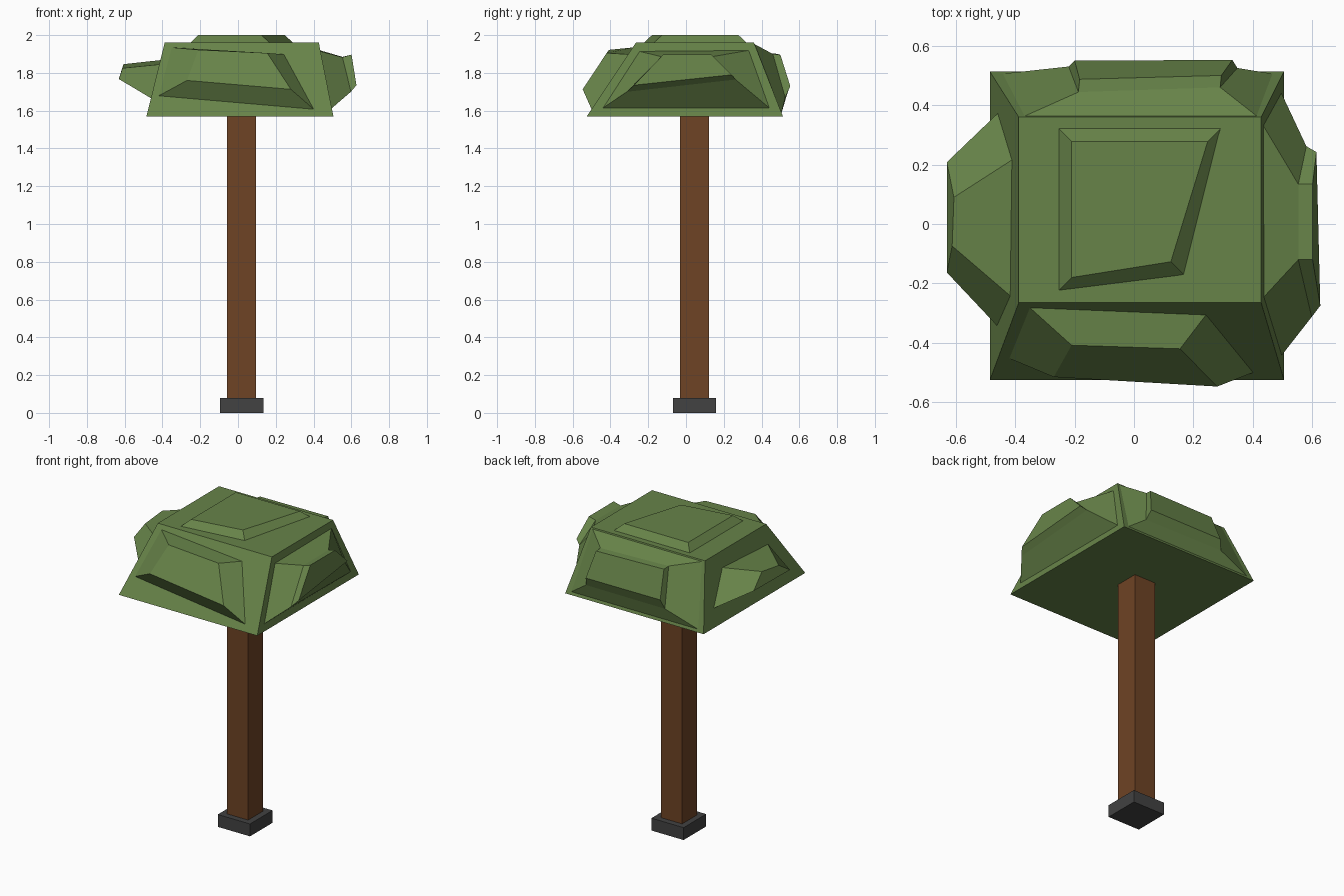
import bpy, bmesh


def material(name, rgb):
    m = bpy.data.materials.new(name)
    m.diffuse_color = (*rgb, 1)
    return m


LEAF = material("leaf green", (0.135, 0.228, 0.066))
BARK = material("bark brown", (0.158, 0.056, 0.018))
STONE = material("dark grey", (0.054, 0.054, 0.054))


def loft(name, loops, mat):
    """Closed flat-faced solid skinned through four-point loops."""
    bm = bmesh.new()
    rings = [[bm.verts.new(p) for p in loop] for loop in loops]
    for a, b in zip(rings, rings[1:]):
        for i in range(4):
            j = (i + 1) % 4
            bm.faces.new((a[i], a[j], b[j], b[i]))
    bm.faces.new(rings[0])
    bm.faces.new(rings[-1])
    bmesh.ops.recalc_face_normals(bm, faces=bm.faces)
    me = bpy.data.meshes.new(name)
    bm.to_mesh(me)
    bm.free()
    me.materials.append(mat)
    ob = bpy.data.objects.new(name, me)
    bpy.context.collection.objects.link(ob)
    return ob


def rect(x0, x1, y0, y1, z):
    return [(x0, y0, z), (x1, y0, z), (x1, y1, z), (x0, y1, z)]


def block(name, x0, x1, y0, y1, z0, z1, mat):
    return loft(name, [rect(x0, x1, y0, y1, z0), rect(x0, x1, y0, y1, z1)], mat)


# Foot and trunk
block("foot_block", -0.095, 0.135, -0.07, 0.16, 0, 0.08, STONE)
block("trunk", -0.058, 0.095, -0.032, 0.122, 0.08, 1.58, BARK)

# Main canopy: tapered block
Z0, Z1 = 1.57, 1.96
loft("canopy", [rect(-0.485, 0.505, -0.525, 0.513, Z0),
                rect(-0.388, 0.428, -0.265, 0.36, Z1)], LEAF)

# Bottom and top distance of each sloping canopy side: (axis, bottom, top)
SIDES = {"front": (1, -0.525, -0.265), "back": (1, 0.513, 0.36),
         "left": (0, -0.485, -0.388), "right": (0, 0.505, 0.428)}


def clump(side, base, *loops):
    """Leaf clump; base is (along, z) on the sloping side, loops are (along, out, z)."""
    axis, low, high = SIDES[side]

    def place(along, out, z):
        return (along, out, z) if axis == 1 else (out, along, z)

    def on_side(z):
        d = low + (high - low) * (z - Z0) / (Z1 - Z0)
        return d - (0.004 if d > 0 else -0.004)  # sunk slightly into the canopy

    rings = [[place(u, on_side(z), z) for u, z in base]]
    rings += [[place(*p) for p in loop] for loop in loops]
    loft(side + "_leaf_clump", rings, LEAF)


# Loops run upper, upper, lower, lower
clump("front",
      [(-0.355, 1.935), (0.245, 1.898), (0.405, 1.604), (-0.425, 1.676)],
      [(-0.21, -0.408, 1.922), (0.155, -0.42, 1.905),
       (0.28, -0.547, 1.713), (-0.27, -0.515, 1.76)])

clump("back",
      [(-0.38, 1.955), (0.42, 1.955), (0.475, 1.582), (-0.455, 1.582)],
      [(-0.187, 0.444, 1.905), (0.29, 0.46, 1.9),
       (0.348, 0.525, 1.67), (-0.22, 0.53, 1.67)],
      [(-0.183, 0.487, 1.9), (0.294, 0.5, 1.895),
       (0.331, 0.552, 1.73), (-0.2, 0.55, 1.73)])

clump("left",
      [(0.218, 1.868), (-0.245, 1.845), (-0.346, 1.664), (0.376, 1.675)],
      [(0.09, -0.606, 1.846), (-0.074, -0.612, 1.825),
       (-0.163, -0.63, 1.767), (0.208, -0.63, 1.772)])

clump("right",
      [(-0.25, 1.915), (0.336, 1.92), (0.447, 1.61), (-0.447, 1.61)],
      [(-0.12, 0.553, 1.883), (0.134, 0.553, 1.885),
       (0.262, 0.58, 1.765), (-0.313, 0.598, 1.7)],
      [(-0.12, 0.601, 1.897), (0.134, 0.601, 1.897),
       (0.242, 0.614, 1.79), (-0.275, 0.627, 1.735)])

# Raised plate on top of the canopy
low = [(-0.255, 0.324), (0.294, 0.324), (0.17, -0.173), (-0.255, -0.226)]
high = [(-0.21, 0.278), (0.248, 0.278), (0.124, -0.127), (-0.21, -0.18)]
loft("top_leaf_clump", [[(x, y, 1.957) for x, y in low],
                        [(x, y, 2.0) for x, y in high]], LEAF)
